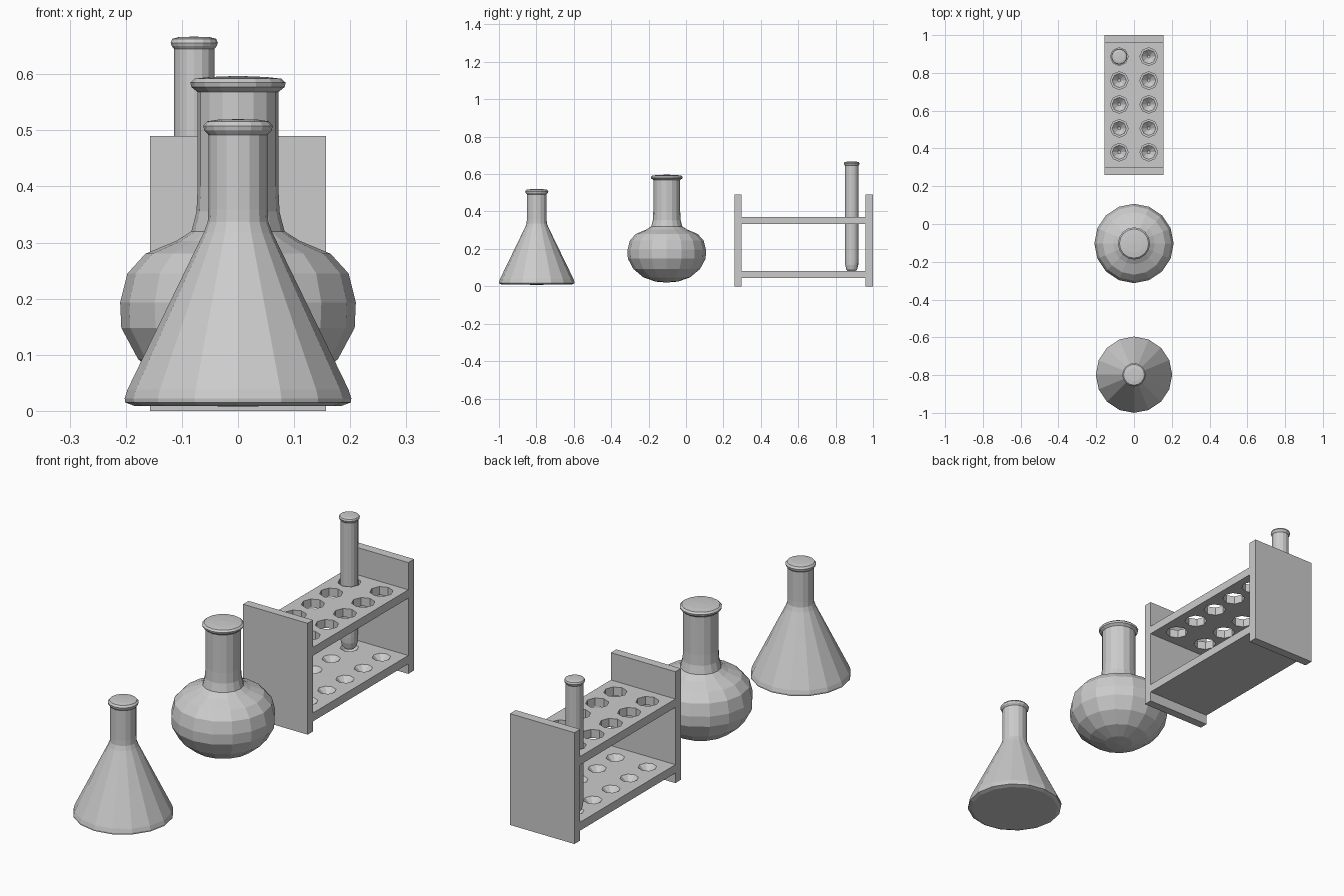
import bpy, bmesh, math
from mathutils import Matrix, Vector

if "Cube" in bpy.data.objects:
    bpy.data.objects.remove(bpy.data.objects["Cube"])


def make_object(name, bm):
    bmesh.ops.recalc_face_normals(bm, faces=bm.faces)
    mesh = bpy.data.meshes.new(name)
    bm.to_mesh(mesh)
    bm.free()
    ob = bpy.data.objects.new(name, mesh)
    bpy.context.collection.objects.link(ob)
    return ob


def lathe(name, profile, x, y, sides=16):
    """Revolve (radius, z) points; radius 0 gives a pole."""
    bm = bmesh.new()
    rings = []
    for r, z in profile:
        n = 1 if r == 0 else sides
        rings.append([bm.verts.new((x + r * math.cos(2 * math.pi * i / sides),
                                    y + r * math.sin(2 * math.pi * i / sides), z))
                      for i in range(n)])
    for a, b in zip(rings, rings[1:]):
        for i in range(sides):
            j = (i + 1) % sides
            if len(a) == 1:
                bm.faces.new((a[0], b[i], b[j]))
            elif len(b) == 1:
                bm.faces.new((a[i], a[j], b[0]))
            else:
                bm.faces.new((a[i], a[j], b[j], b[i]))
    return make_object(name, bm)


def box(name, lo, hi):
    lo, hi = Vector(lo), Vector(hi)
    bm = bmesh.new()
    bmesh.ops.create_cube(bm, size=1, matrix=Matrix.Translation((lo + hi) / 2)
                          @ Matrix.Diagonal((*(hi - lo), 1)))
    return make_object(name, bm)


def drill(ob, r_low, r_high, z_low, z_high):
    """Cut the 2 x 5 grid of octagonal holes or tapered dimples."""
    bm = bmesh.new()
    for x in (-0.078, 0.078):
        for y in HOLE_Y:
            bmesh.ops.create_cone(bm, cap_ends=True, segments=8,
                                  radius1=r_low, radius2=r_high, depth=z_high - z_low,
                                  matrix=Matrix.Translation((x, y, (z_low + z_high) / 2)))
    cutter = make_object("hole_cutter", bm)
    cutter.hide_render = True
    mod = ob.modifiers.new("holes", 'BOOLEAN')
    mod.operation, mod.solver, mod.object = 'DIFFERENCE', 'EXACT', cutter
    bpy.context.view_layer.objects.active = ob
    bpy.ops.object.modifier_apply(modifier=mod.name)
    bpy.data.objects.remove(cutter)


HOLE_Y = [0.38 + 0.1265 * i for i in range(5)]
W = 0.157

# Rack: two end panels, drilled upper shelf, dimpled lower shelf
box("rack_front_panel", (-W, 0.26, 0), (W, 0.298, 0.49))
box("rack_back_panel", (-W, 0.96, 0), (W, 1.0, 0.49))
upper = box("rack_upper_shelf", (-W, 0.298, 0.333), (W, 0.96, 0.37))
drill(upper, 0.047, 0.047, 0.30, 0.40)
lower = box("rack_lower_shelf", (-W, 0.298, 0.044), (W, 0.96, 0.081))
drill(lower, 0.008, 0.038, 0.055, 0.0815)

# Test tube in the back left hole
lathe("test_tube", [(0, 0.078), (0.018, 0.08), (0.029, 0.09), (0.035, 0.115),
                    (0.036, 0.14), (0.036, 0.645), (0.040, 0.650), (0.042, 0.656),
                    (0.039, 0.663), (0.028, 0.666), (0, 0.667)], -0.078, HOLE_Y[-1])

# Round flask with closed, lipped neck
lathe("round_flask", [(0, 0.02), (0.06, 0.025), (0.125, 0.048), (0.178, 0.092),
                      (0.208, 0.148), (0.21, 0.193), (0.197, 0.245), (0.165, 0.28),
                      (0.11, 0.303), (0.083, 0.32), (0.074, 0.355), (0.072, 0.40),
                      (0.072, 0.568), (0.083, 0.577), (0.085, 0.585),
                      (0.077, 0.592), (0.05, 0.595), (0, 0.597)], 0, -0.103)

# Conical flask with closed, lipped neck
lathe("conical_flask", [(0, 0.008), (0.185, 0.009), (0.201, 0.015), (0.202, 0.022),
                        (0.197, 0.038), (0.061, 0.318), (0.054, 0.337),
                        (0.053, 0.36), (0.053, 0.492), (0.060, 0.500),
                        (0.062, 0.508), (0.055, 0.516), (0.035, 0.519), (0, 0.52)],
      0, -0.798)
